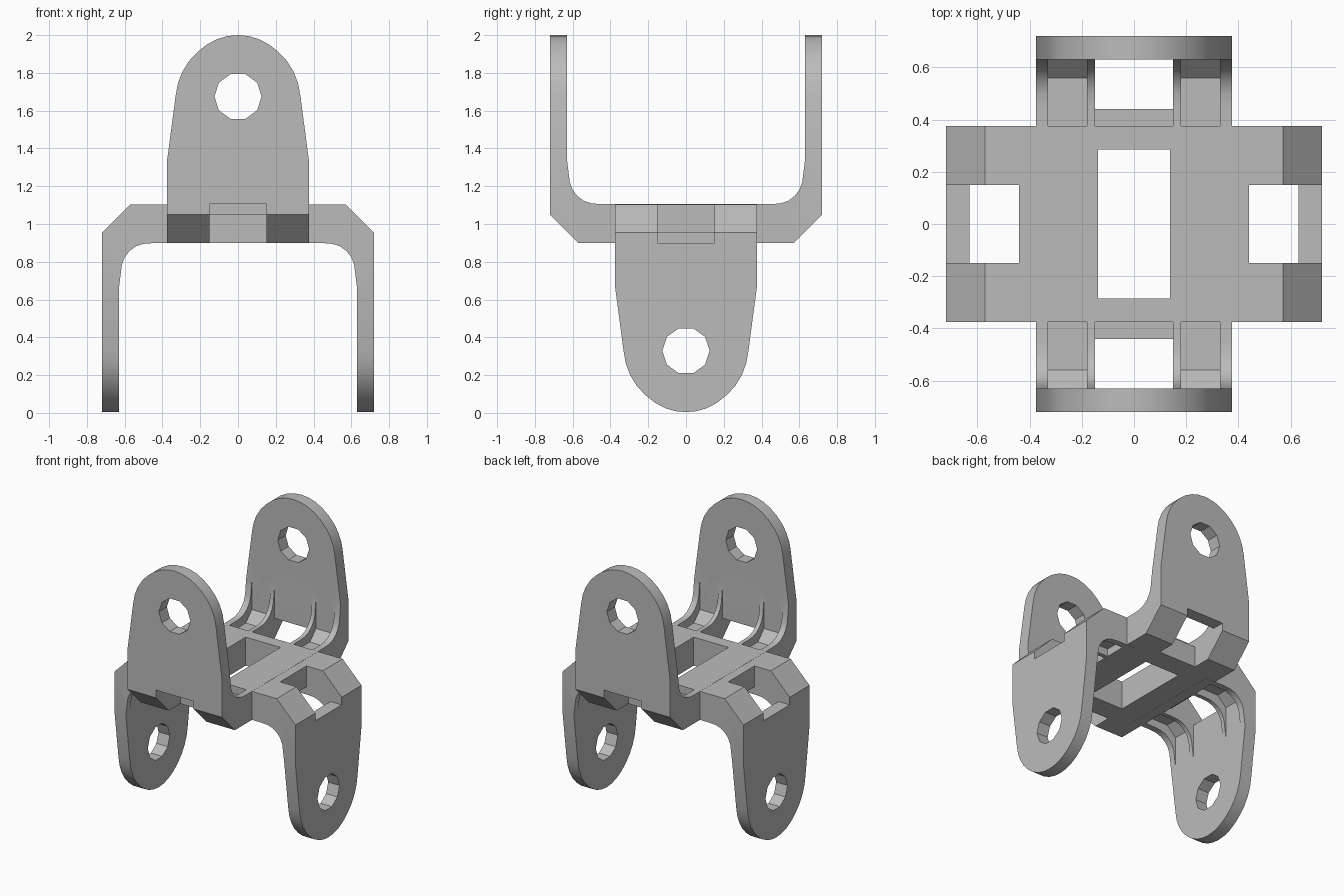
import bpy, bmesh, math
from mathutils import Matrix

cube = bpy.data.objects.get("Cube")
if cube:
    bpy.data.objects.remove(cube, do_unlink=True)

grey = bpy.data.materials.new("light grey")
grey.use_nodes = True
colour = (0.5, 0.5, 0.5, 1)
grey.diffuse_color = colour
grey.node_tree.nodes["Principled BSDF"].inputs["Base Color"].default_value = colour


def prism(name, outline, axis, low, high):
    """Extrude an outline along x (points are y, z) or along y (points are x, z)."""
    bm = bmesh.new()
    place = (lambda p: (low, p[0], p[1])) if axis == "x" else (lambda p: (p[0], low, p[1]))
    face = bm.faces.new([bm.verts.new(place(p)) for p in outline])
    moved = bmesh.ops.extrude_face_region(bm, geom=[face])["geom"]
    step = (high - low, 0, 0) if axis == "x" else (0, high - low, 0)
    bmesh.ops.translate(bm, vec=step, verts=[v for v in moved if isinstance(v, bmesh.types.BMVert)])
    bmesh.ops.recalc_face_normals(bm, faces=bm.faces)
    mesh = bpy.data.meshes.new(name)
    bm.to_mesh(mesh)
    bm.free()
    mesh.materials.append(grey)
    obj = bpy.data.objects.new(name, mesh)
    bpy.context.collection.objects.link(obj)
    return obj


def combine(target, tool, operation):
    """Apply a boolean and remove the tool."""
    mod = target.modifiers.new("boolean", "BOOLEAN")
    mod.operation, mod.object, mod.solver = operation, tool, "EXACT"
    bpy.context.view_layer.update()
    depsgraph = bpy.context.evaluated_depsgraph_get()
    mesh = bpy.data.meshes.new_from_object(target.evaluated_get(depsgraph))
    target.modifiers.clear()
    target.data = mesh
    bpy.data.objects.remove(tool, do_unlink=True)


def box(name, x0, x1, y0, y1, z0, z1):
    return prism(name, [(y0, z0), (y1, z0), (y1, z1), (y0, z1)], "x", x0, x1)


# Bent arm section with outer chamfer and inner fillet
section = [(.3, .9), (.57, .9), (.72, 1.05), (.72, 2.1), (.63, 2.1), (.63, 1.34),
           (.615, 1.22), (.6, 1.18), (.575, 1.148), (.54, 1.122), (.5, 1.109), (.45, 1.105), (.3, 1.105)]
arm = prism("arm", section, "x", -.45, .45)

# Tapered, rounded face outline
side = [(.375, .8), (.375, 1.34), (.33, 1.68), (.318, 1.745), (.295, 1.805), (.26, 1.862),
        (.215, 1.91), (.165, 1.95), (.11, 1.979), (.055, 1.995)]
outline = side + [(0, 2)] + [(-x, z) for x, z in reversed(side)]
combine(arm, prism("face_trim", outline, "y", .1, .9), "INTERSECT")

# Pivot hole
hole = [(.125 * math.cos(k * math.tau / 10), 1.675 + .125 * math.sin(k * math.tau / 10)) for k in range(10)]
combine(arm, prism("pivot_cutter", hole, "y", .5, .9), "DIFFERENCE")

# Pockets between the ribs, and the open notch in the middle
pocket = [(.375, 1.05), (.56, 1.05), (.63, 1.12), (.63, 1.5), (.375, 1.5)]
for x0, x1 in ((.18, .33), (-.33, -.18)):
    combine(arm, prism("pocket_cutter", pocket, "x", x0, x1), "DIFFERENCE")
notch = [(.375, 1.05), (.44, 1.05), (.44, .8), (.8, .8), (.8, 1.105), (.63, 1.105), (.63, 1.5), (.375, 1.5)]
combine(arm, prism("notch_cutter", notch, "x", -.15, .15), "DIFFERENCE")

# Centre plate joined with two raised arms and two hanging arms
bracket = box("double_bracket", -.375, .375, -.375, .375, .9, 1.105)
flip = Matrix.Translation((0, 0, 2.004)) @ Matrix.Rotation(math.pi, 4, "X")
for k in range(4):
    copy = arm.copy()
    copy.data = arm.data.copy()
    bpy.context.collection.objects.link(copy)
    turn = Matrix.Rotation(k * math.pi / 2, 4, "Z")
    copy.data.transform(turn @ flip if k % 2 else turn)
    combine(bracket, copy, "UNION")
bpy.data.objects.remove(arm, do_unlink=True)

# Long slot through the centre plate
combine(bracket, box("slot_cutter", -.138, .138, -.285, .285, .7, 1.3), "DIFFERENCE")

# Smooth the curved edges, keep the rest sharp
bpy.ops.object.select_all(action="DESELECT")
bracket.select_set(True)
bpy.context.view_layer.objects.active = bracket
bpy.ops.object.shade_smooth_by_angle(angle=math.radians(25))
